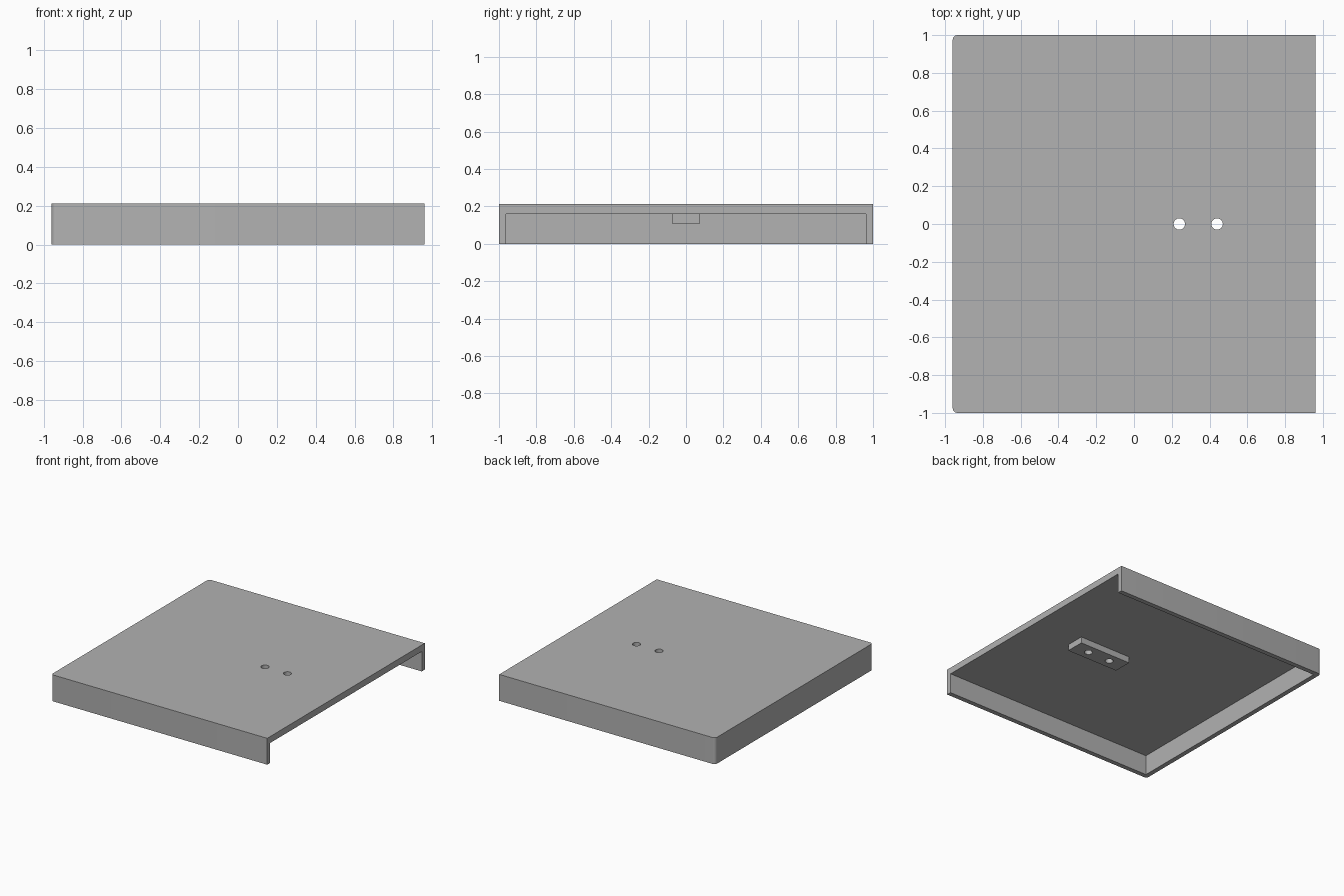
import bpy
import bmesh
from mathutils import Matrix, Vector

cube = bpy.data.objects.get("Cube")
if cube:
    bpy.data.objects.remove(cube, do_unlink=True)

# Overall sizes
HALF_X, HALF_Y, HEIGHT = 0.96, 1.0, 0.212
WALL, PLATE_BOTTOM = 0.038, 0.16
HOLES_X, HOLE_RADIUS = (0.24, 0.44), 0.03

grey = bpy.data.materials.new("plain grey")
grey.use_nodes = True
grey.diffuse_color = (0.445, 0.445, 0.445, 1)
grey.node_tree.nodes["Principled BSDF"].inputs["Base Color"].default_value = grey.diffuse_color


def finish(name, bm):
    mesh = bpy.data.meshes.new(name)
    bm.to_mesh(mesh)
    bm.free()
    mesh.materials.append(grey)
    obj = bpy.data.objects.new(name, mesh)
    bpy.context.collection.objects.link(obj)
    return obj


def box(name, low, high, corner_radius=0):
    low, high = Vector(low), Vector(high)
    bm = bmesh.new()
    bmesh.ops.create_cube(bm, size=1, matrix=Matrix.Translation((low + high) / 2)
                          @ Matrix.Diagonal((high - low).to_4d()))
    if corner_radius:
        # Round only the upright edges at the closed end
        edges = [e for e in bm.edges
                 if all(abs(v.co.x - low.x) < 1e-4 for v in e.verts)
                 and abs(e.verts[0].co.y - e.verts[1].co.y) < 1e-4]
        bmesh.ops.bevel(bm, geom=edges, offset=corner_radius, segments=5,
                        profile=0.5, affect='EDGES')
    return finish(name, bm)


def rod(name, x):
    bm = bmesh.new()
    bmesh.ops.create_cone(bm, cap_ends=True, segments=32, radius1=HOLE_RADIUS,
                          radius2=HOLE_RADIUS, depth=1,
                          matrix=Matrix.Translation((x, 0, PLATE_BOTTOM)))
    return finish(name, bm)


def combine(target, tool, operation):
    tool.hide_render = True
    mod = target.modifiers.new(operation.lower(), 'BOOLEAN')
    mod.operation, mod.object, mod.solver = operation, tool, 'EXACT'
    bpy.context.view_layer.objects.active = target
    bpy.ops.object.modifier_apply(modifier=mod.name)
    bpy.data.objects.remove(tool, do_unlink=True)


# Cover with three skirt walls, open at one end
cover = box("cover", (-HALF_X, -HALF_Y, 0), (HALF_X, HALF_Y, HEIGHT), 0.025)
cavity = box("cavity_cutter", (-HALF_X + WALL, -HALF_Y + WALL, -0.1),
             (HALF_X + 0.1, HALF_Y - WALL, PLATE_BOTTOM))
combine(cover, cavity, 'DIFFERENCE')

# Mounting block beneath the plate
block = box("mounting_block", (0.11, -0.075, 0.11), (0.57, 0.075, PLATE_BOTTOM + 0.02))
combine(cover, block, 'UNION')

# Screw holes through plate and block
for x in HOLES_X:
    combine(cover, rod("hole_cutter", x), 'DIFFERENCE')

# Smooth the round corners and holes, keep the rest crisp
bpy.ops.object.select_all(action='DESELECT')
cover.select_set(True)
bpy.context.view_layer.objects.active = cover
bpy.ops.object.shade_smooth_by_angle()
